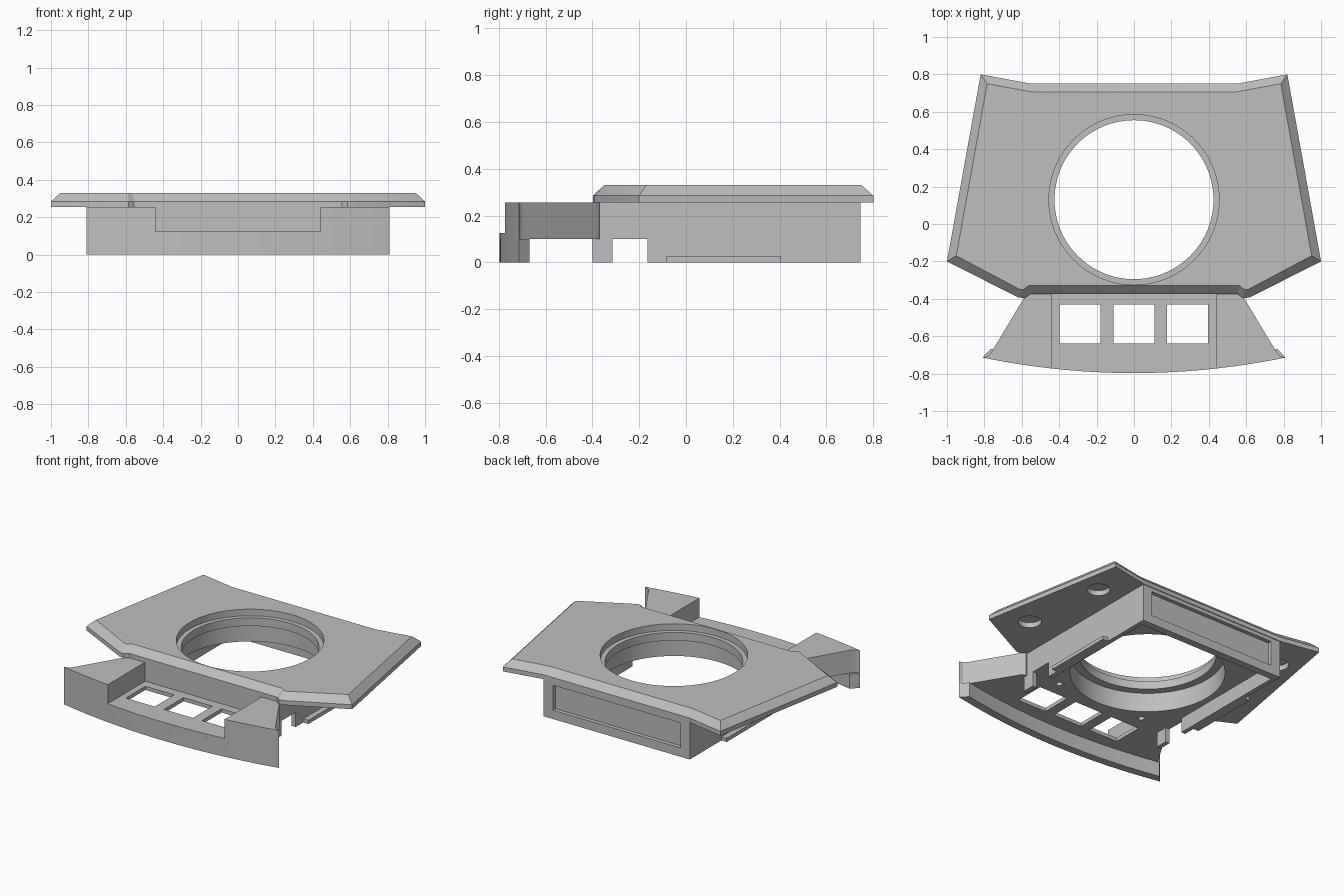
import bpy, bmesh, math

old = bpy.data.objects.get("Cube")
if old:
    bpy.data.objects.remove(old, do_unlink=True)

grey = bpy.data.materials.new("plain grey")
grey.use_nodes = True
grey.diffuse_color = (0.52, 0.52, 0.52, 1)
grey.node_tree.nodes["Principled BSDF"].inputs["Base Color"].default_value = (0.52, 0.52, 0.52, 1)

HOLE_Y = 0.13
FLOOR, DECK, SHELF = 0.1, 0.255, 0.125


def loft(name, layers):
    """Solid through stacked outlines, each given as (points, z)."""
    bm = bmesh.new()
    rings = [[bm.verts.new((x, y, z)) for x, y in pts] for pts, z in layers]
    n = len(rings[0])
    bm.faces.new(rings[0][::-1])
    bm.faces.new(rings[-1])
    for a, b in zip(rings, rings[1:]):
        for i in range(n):
            j = (i + 1) % n
            bm.faces.new((a[i], a[j], b[j], b[i]))
    bmesh.ops.recalc_face_normals(bm, faces=bm.faces)
    mesh = bpy.data.meshes.new(name)
    bm.to_mesh(mesh)
    bm.free()
    mesh.materials.append(grey)
    ob = bpy.data.objects.new(name, mesh)
    bpy.context.collection.objects.link(ob)
    return ob


def prism(name, pts, z0, z1):
    return loft(name, [(pts, z0), (pts, z1)])


def box(name, x0, x1, y0, y1, z0, z1):
    return prism(name, [(x0, y0), (x1, y0), (x1, y1), (x0, y1)], z0, z1)


def circle(x, y, r, n):
    return [(x + r * math.cos(2 * math.pi * i / n), y + r * math.sin(2 * math.pi * i / n))
            for i in range(n)]


def disc(x, y, r, z0, z1, n=32):
    return prism("cutter", circle(x, y, r, n), z0, z1)


def cut(ob, cutters):
    """Subtract each cutter, then remove it."""
    bpy.context.view_layer.objects.active = ob
    for c in cutters:
        c.hide_render = True
        mod = ob.modifiers.new("cut", 'BOOLEAN')
        mod.operation, mod.solver, mod.object = 'DIFFERENCE', 'EXACT', c
        bpy.ops.object.modifier_apply(modifier=mod.name)
        bpy.data.objects.remove(c, do_unlink=True)


def mirrored(half):
    return half + [(-x, y) for x, y in reversed(half)]


def flip(pts, s):
    return [(s * x, y) for x, y in pts]


def arc(x0, x1, n, offset=0.0):
    """Points along the bowed front edge."""
    xs = [x0 + (x1 - x0) * i / n for i in range(n + 1)]
    return [(x, -0.797 + 0.083 * (x / 0.81) ** 2 + offset) for x in xs]


# Chamfered top plate with the large bore and blind pockets below its wings
rim = mirrored([(0.55, 0.75), (0.82, 0.8), (1.0, -0.2), (0.62, -0.392), (0.585, -0.397), (0.555, -0.375)])
top = mirrored([(0.54, 0.705), (0.785, 0.75), (0.95, -0.17), (0.61, -0.35), (0.59, -0.35), (0.565, -0.33)])
plate = loft("top_plate", [(rim, DECK), (rim, 0.285), (top, 0.33)])
cutters = [disc(0, HOLE_Y, 0.455, 0.2, 0.4, 96)]
for s in (1, -1):
    cutters += [disc(s * 0.72, 0.515, 0.072, 0.2, 0.29), disc(s * 0.79, -0.06, 0.072, 0.2, 0.29)]
cut(plate, cutters)

# Stepped lip inside the bore
lip = prism("bore_lip", circle(0, HOLE_Y, 0.495, 96), 0.23, 0.285)
cut(lip, [disc(0, HOLE_Y, 0.425, 0.1, 0.4, 96)])

# Body block with counterbore, screw holes and recessed back panel
body = box("body", -0.55, 0.55, -0.37, 0.745, FLOOR, DECK)
cutters = [disc(0, HOLE_Y, 0.478, 0.0, 0.4, 96),
           box("cutter", -0.48, 0.48, 0.718, 0.8, 0.06, 0.23)]
for s in (1, -1):
    cutters += [disc(s * 0.33, -0.325, 0.02, 0.05, 0.14, 16),
                disc(s * 0.4, 0.585, 0.02, 0.05, 0.14, 16)]
cut(body, cutters)
back_wall = box("back_wall", -0.55, 0.55, 0.695, 0.745, 0, FLOOR)
cut(back_wall, [box("cutter", -0.48, 0.48, 0.718, 0.8, 0.06, 0.23)])

# Notched side skirts, side tabs and front wings
for side, s in (("left", 1), ("right", -1)):
    for part, y0, y1 in (("front_skirt", -0.4, -0.315), ("side_skirt", -0.165, 0.695)):
        prism(f"{side}_{part}", flip([(0.52, y0), (0.55, y0), (0.55, y1), (0.52, y1)], s), 0, FLOOR)
    prism(f"{side}_tab", flip([(0.55, -0.085), (0.59, -0.085), (0.59, 0.405), (0.55, 0.405)], s), 0, 0.025)
    wing = arc(0.44, 0.81, 8) + [(0.785, -0.708), (0.765, -0.69), (0.585, -0.39), (0.56, -0.37), (0.44, -0.37)]
    prism(f"{side}_wing", flip(wing, s), FLOOR, DECK)

# Sunken shelf with three square windows
shelf = prism("front_shelf", arc(-0.44, 0.44, 16) + [(0.44, -0.37), (-0.44, -0.37)], FLOOR, SHELF)
cut(shelf, [box("cutter", x - 0.109, x + 0.109, -0.64, -0.43, 0, 0.2) for x in (-0.288, 0, 0.286)])

# Bowed front skirt
prism("front_fascia", arc(-0.81, 0.81, 32) + arc(0.765, -0.765, 32, 0.055), 0, FLOOR)

# Smooth the round walls, keep the edges sharp
for ob in bpy.context.collection.objects:
    if ob.type == 'MESH' and ob.data.materials and ob.data.materials[0] == grey:
        bpy.ops.object.select_all(action='DESELECT')
        ob.select_set(True)
        bpy.context.view_layer.objects.active = ob
        bpy.ops.object.shade_smooth_by_angle(angle=math.radians(25))
